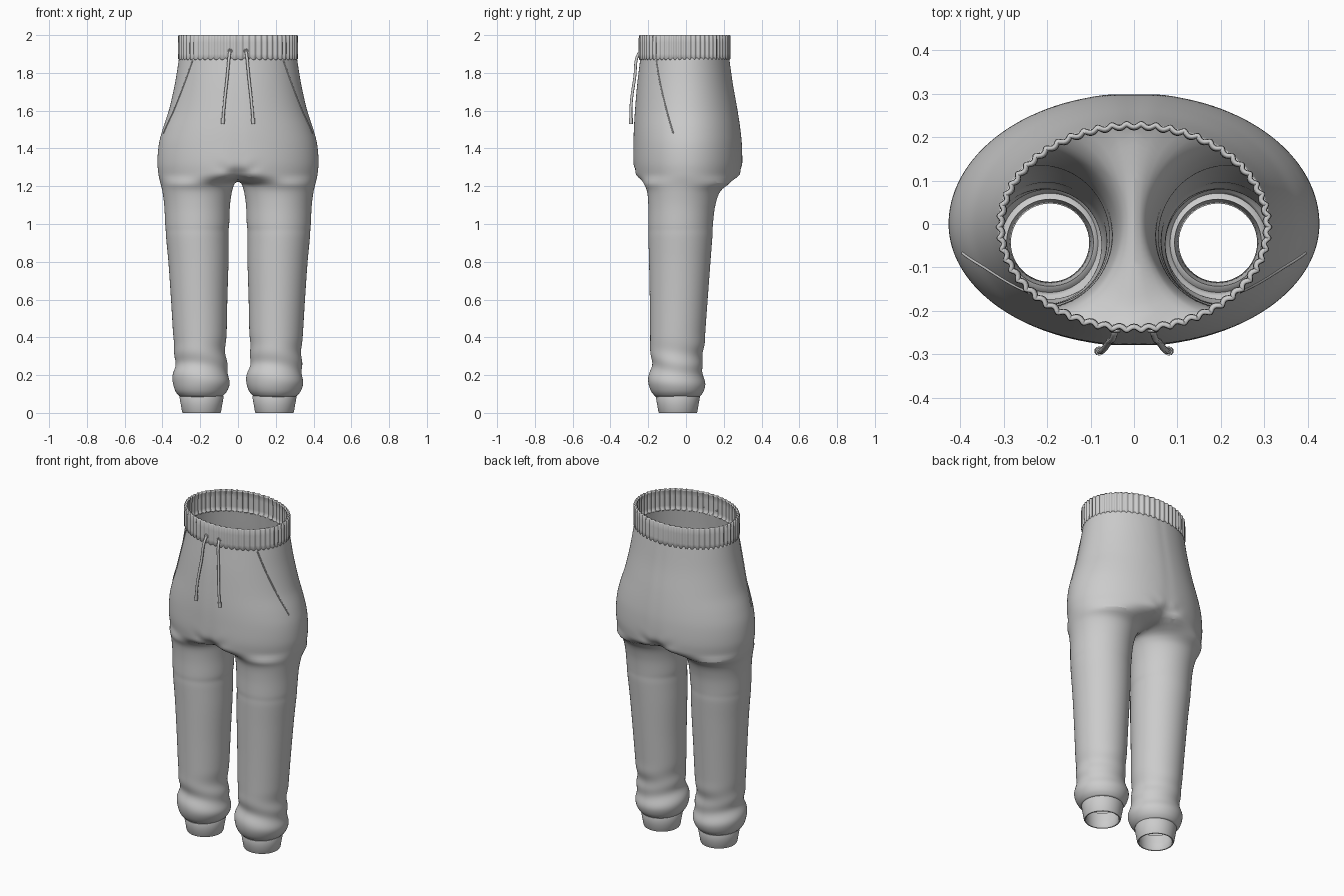
import bpy, bmesh
from math import sin, cos, pi, exp, radians, atan2, hypot

if "Cube" in bpy.data.objects:
    bpy.data.objects.remove(bpy.data.objects["Cube"])

cloth = bpy.data.materials.new("grey cloth")
cloth.use_nodes = True
GREY = (0.6, 0.6, 0.6, 1)
cloth.diffuse_color = GREY
cloth.node_tree.nodes["Principled BSDF"].inputs["Base Color"].default_value = GREY

# Height, half width, front, back
HIPS = [(1.25, .42, -.272, .292), (1.32, .427, -.28, .3), (1.42, .42, -.28, .298),
        (1.5, .4, -.278, .29), (1.6, .367, -.272, .275), (1.74, .335, -.26, .25),
        (1.88, .312, -.243, .23)]
# Height, inner side, outer side, front, back
LEG = [(.085, .085, .305, -.16, .072), (.1, .066, .325, -.178, .088),
       (.15, .045, .344, -.199, .102), (.21, .05, .342, -.193, .092),
       (.28, .064, .334, -.182, .082), (.35, .066, .338, -.19, .098),
       (.42, .06, .344, -.19, .102), (.6, .056, .355, -.192, .115),
       (.8, .05, .369, -.196, .13), (.96, .049, .384, -.2, .142),
       (1.0, .046, .386, -.2, .143), (1.1, .042, .391, -.2, .156),
       (1.18, .03, .402, -.208, .186), (1.215, .018, .411, -.226, .235)]
ARC, INNER = 36, 12


def sample(table, z):
    """Smooth curve through the rows of a table."""
    n = len(table)
    i = max(0, min(n - 2, sum(row[0] <= z for row in table) - 1))
    a, b = table[i], table[i + 1]
    p, q = table[max(i - 1, 0)], table[min(i + 2, n - 1)]
    h = b[0] - a[0]
    t = (z - a[0]) / h
    out = []
    for k in range(1, len(a)):
        m0 = (b[k] - p[k]) / (b[0] - p[0]) * h
        m1 = (q[k] - a[k]) / (q[0] - a[0]) * h
        out.append(a[k] + m0 * t + (3 * (b[k] - a[k]) - 2 * m0 - m1) * t**2
                   + (m0 + m1 - 2 * (b[k] - a[k])) * t**3)
    return out


def hip_point(z, ang):
    w, front, back = sample(HIPS, z)
    x = w * cos(ang)
    y = sin(ang) * (back if ang > 0 else -front)
    # Gathered cloth around the crotch and the sunken centre seam
    d = hypot(x, z - 1.235)
    pull = .05 * exp(-(d / .05)**2) + .003 * exp(-(x / .008)**2)
    pull += .007 * cos(9 * atan2(z - 1.235, x)) * exp(-((d - .07) / .05)**2)
    y += pull if y < 0 else -pull
    return x, y, z


def leg_point(z, ang, side):
    x0, x1, front, back = sample(LEG, z)
    fold = .05 * exp(-((z - .25) / .085)**2) * sin(z * 48 + 1.6 * sin(ang + side * .8))
    seam = -.012 * exp(-((z - .965) / .012)**2)
    r = 1 + fold + seam
    x = (x0 + x1) / 2 + (x1 - x0) / 2 * r * cos(ang)
    y = (front + back) / 2 + (back - front) / 2 * r * sin(ang)
    return max(x, .012), y, z


def finish(ob, thickness=0, levels=0):
    ob.data.materials.append(cloth)
    if levels:
        ob.modifiers.new("smooth", 'SUBSURF').levels = levels
        ob.modifiers["smooth"].render_levels = levels
    if thickness:
        m = ob.modifiers.new("thickness", 'SOLIDIFY')
        m.thickness, m.offset = thickness, -1
    bpy.ops.object.select_all(action='DESELECT')
    ob.select_set(True)
    bpy.context.view_layer.objects.active = ob
    if ob.type == 'MESH':
        bpy.ops.object.shade_smooth_by_angle(angle=radians(50))
    return ob


def add_mesh(name, bm):
    bmesh.ops.remove_doubles(bm, verts=bm.verts, dist=.0004)
    bmesh.ops.recalc_face_normals(bm, faces=bm.faces)
    me = bpy.data.meshes.new(name)
    bm.to_mesh(me)
    bm.free()
    ob = bpy.data.objects.new(name, me)
    bpy.context.collection.objects.link(ob)
    return ob


def loft(bm, rows, closed):
    rows = [[v if isinstance(v, bmesh.types.BMVert) else bm.verts.new(v) for v in r]
            for r in rows]
    for a, b in zip(rows, rows[1:]):
        n = len(a)
        for i in range(n if closed else n - 1):
            j = (i + 1) % n
            bm.faces.new((a[i], a[j], b[j], b[i]))
    return rows


# Trousers: each half is a hip arc that closes through the crotch into a leg
bm = bmesh.new()
for side in (1, -1):
    def flip(p):
        return p[0] * side, p[1], p[2]
    arcs = [-pi / 2 + pi * i / ARC for i in range(ARC + 1)]
    heights = [1.88 - .63 * i / 30 for i in range(31)]
    hips = loft(bm, [[flip(hip_point(z, a)) for a in arcs] for z in heights], False)
    bottom = hips[-1]
    y0, y1 = bottom[-1].co.y, bottom[0].co.y
    crotch = []
    for i in range(1, INNER):
        t = i / INNER
        crotch.append(bm.verts.new((0, y0 + (y1 - y0) * t, 1.25 - .022 * sin(pi * t))))
    turns = [-.75 * pi + 1.5 * pi * i / ARC for i in range(ARC + 1)]
    turns += [.75 * pi + .5 * pi * i / INNER for i in range(1, INNER)]
    levels = [1.215 - 1.13 * i / 60 for i in range(61)]
    loft(bm, [bottom + crotch] +
         [[flip(leg_point(z, a, side)) for a in turns] for z in levels], True)
finish(add_mesh("trousers", bm), .006, 1)

# Ribbed waistband
bm = bmesh.new()
RIBS, STEPS = 58, 8
rows = []
for z, grow in ((1.868, -.004), (1.874, .002), (1.9, .003), (1.96, .003), (1.994, .002), (2, -.001)):
    row = []
    for i in range(RIBS * STEPS):
        a = 2 * pi * i / (RIBS * STEPS)
        r = grow + .0042 * cos(RIBS * a)
        row.append(((.311 + r) * cos(a), -.007 + (.237 + r) * sin(a), z))
    rows.append(row)
loft(bm, rows, True)
finish(add_mesh("waistband", bm), .01)

# Ankle cuffs, turned in at the bottom
for side, word in ((1, "left"), (-1, "right")):
    bm = bmesh.new()
    rows = []
    for z, r in ((.1, .1), (.094, .113), (.085, .117), (.04, .109), (.005, .103),
                 (0, .1), (0, .094), (.006, .09), (.05, .094), (.1, .1)):
        rows.append([(side * (.193 + r * cos(a)), -.043 + r * sin(a), z)
                     for a in (2 * pi * i / 48 for i in range(48))])
    loft(bm, rows, True)
    finish(add_mesh(word + "_ankle_cuff", bm))


def cord(name, points, radius):
    cu = bpy.data.curves.new(name, 'CURVE')
    cu.dimensions = '3D'
    cu.bevel_depth, cu.bevel_resolution = radius, 3
    cu.resolution_u, cu.use_fill_caps = 6, True
    sp = cu.splines.new('BEZIER')
    sp.bezier_points.add(len(points) - 1)
    for bp, p in zip(sp.bezier_points, points):
        bp.co = p
        bp.handle_left_type = bp.handle_right_type = 'AUTO'
    ob = bpy.data.objects.new(name, cu)
    bpy.context.collection.objects.link(ob)
    finish(ob)


# Drawstrings with thicker tips, eyelets and slanted pocket edges
for side, word in ((1, "left"), (-1, "right")):
    path = [(.042, -.235, 1.915), (.045, -.252, 1.9), (.058, -.272, 1.77),
            (.072, -.29, 1.64), (.081, -.292, 1.53)]
    path = [(side * x, y, z) for x, y, z in path]
    cord(word + "_drawstring", path, .0075)
    cord(word + "_drawstring_tip", [path[-1], (side * .079, -.292, 1.56)], .0105)
    bpy.ops.mesh.primitive_torus_add(
        location=(side * .043, -.246, 1.915), rotation=(pi / 2, 0, 0), major_radius=.01,
        minor_radius=.003, major_segments=20, minor_segments=8)
    bpy.context.object.name = word + "_eyelet"
    finish(bpy.context.object)
    edge = []
    for i in range(9):
        t = i / 8
        x, y, z = hip_point(1.865 - .385 * t, radians(-40 + 26 * t))
        edge.append((side * x, y, z))
    cord(word + "_pocket_edge", edge, .0035)
